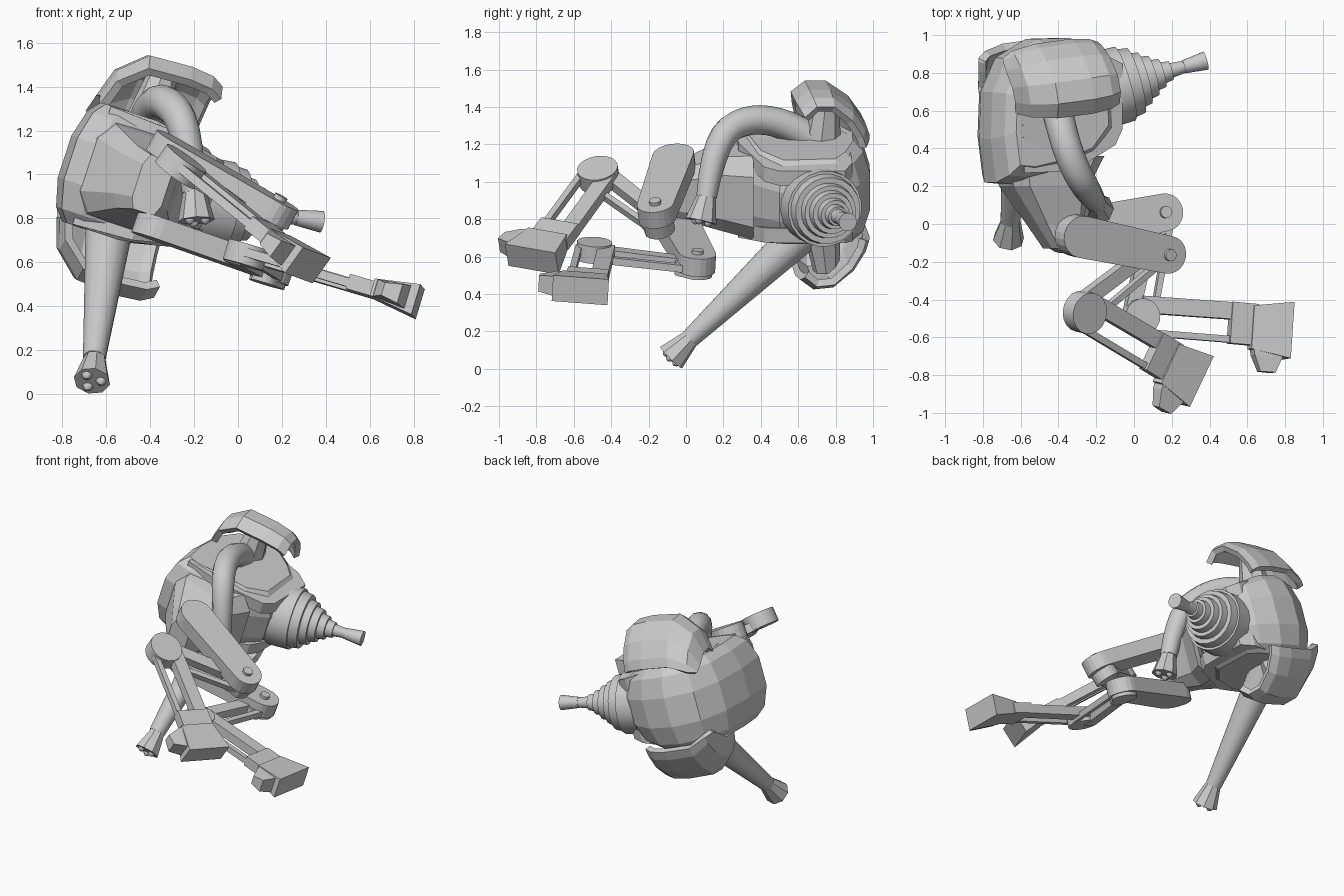
import bpy, bmesh, math
from mathutils import Vector as V

if "Cube" in bpy.data.objects:
    bpy.data.objects.remove(bpy.data.objects["Cube"])

# Tilted body frame: F = forward, L = sideways, world y = spine
F, L, C = V((.95, 0, -.31)), V((.31, 0, .95)), V((-.4, 0, .955))


def P(f, y, l):
    return C + F * f + L * l + V((0, y, 0))


def make(name, verts, faces, smooth=False):
    me = bpy.data.meshes.new(name)
    me.from_pydata([tuple(v) for v in verts], [], faces)
    bm = bmesh.new()
    bm.from_mesh(me)
    bmesh.ops.recalc_face_normals(bm, faces=bm.faces)
    bm.to_mesh(me)
    bm.free()
    ob = bpy.data.objects.new(name, me)
    bpy.context.collection.objects.link(ob)
    if smooth:
        bpy.context.view_layer.objects.active = ob
        ob.select_set(True)
        bpy.ops.object.shade_smooth_by_angle(angle=math.radians(35))
        ob.select_set(False)
    return ob


def loft(name, rings, smooth=False):
    n, k = len(rings[0]), len(rings)
    faces = [(i * n + j, i * n + (j + 1) % n, (i + 1) * n + (j + 1) % n, (i + 1) * n + j)
             for i in range(k - 1) for j in range(n)]
    faces += [tuple(range(n)), tuple(range((k - 1) * n, k * n))]
    return make(name, [v for r in rings for v in r], faces, smooth)


def lathe(name, a, b, prof, sides=20, smooth=True):
    # prof: (distance along a->b in 0..1, radius)
    d = (b - a).normalized()
    u = d.orthogonal().normalized()
    w = d.cross(u)
    return loft(name, [[a.lerp(b, t) + (u * math.cos(q) + w * math.sin(q)) * r
                        for q in [2 * math.pi * i / sides for i in range(sides)]]
                       for t, r in prof], smooth)


def slab(name, pts, o, ax, ay, az, z0, z1):
    return loft(name, [[o + ax * x + ay * y + az * z for x, y in pts] for z in (z0, z1)])


def capsule(length, r0, r1, n=10):
    a = [math.pi * (.5 + i / n) for i in range(n + 1)]
    return [(r0 * math.cos(q), r0 * math.sin(q)) for q in a] + \
           [(length - r1 * math.cos(q), -r1 * math.sin(q)) for q in a]


# Torso: domed shell lofted side to side
prof = [(-.38, .22), (-.41, .45), (-.4, .7), (-.32, .88), (-.15, .98), (.03, .985), (.18, .93),
        (.27, .86), (.29, .5), (.16, .34), (-.05, .26), (-.27, .21)]
rings = []
for l, s in [(-.285, .76), (-.23, .9), (-.1, 1), (.1, 1), (.23, .9), (.285, .76)]:
    rings.append([P(-.07 + (f + .07) * s, .6 + (y - .6) * s,
                    l * (1 - .6 * max(0, f))) for f, y in prof])
loft("torso", rings)

# Waist and pelvis
loft("waist", [[P(c + sf * hf, y, sl * hl) for sf, sl in
                [(-1, -.6), (-.7, -1), (.7, -1), (1, -.6), (1, .6), (.7, 1), (-.7, 1), (-1, .6)]]
               for y, c, hf, hl in [(.36, -.06, .27, .235), (.2, -.08, .21, .21),
                                    (0, -.02, .13, .15), (-.13, .01, .07, .13)]])

# Chest side plates and shoulder pads, one per side
for side, tag in ((1, "left"), (-1, "right")):
    loft(tag + "_chest_plate", [[P(f, y, side * (l + o)) for f, y, l in
         [(-.28, .27, .26), (.0, .28, .245), (.25, .42, .19), (.29, .5, .18), (.29, .85, .18),
          (.2, .89, .2), (-.1, .86, .265), (-.3, .7, .265)]] for o in (-.06, .022)])
    spine = [(.59, .475), (.66, .53), (.76, .525), (.87, .44), (.935, .34), (.955, .28)]
    cols = [(-.34, -.24, .75), (-.3, -.11, .9), (-.19, -.01, 1), (0, 0, 1), (.1, -.01, .93), (.15, -.04, .82)]
    # pads are turned slightly about the side axis
    verts = [P(f - .15 * (y - .76), .76 + (y - .76) * s + .13 * (f + .05),
               .02 + side * max(l + dl * min(1, l / .5), .2))
             for y, l in spine for f, dl, s in cols]
    k = len(cols)
    faces = [(i * k + j, i * k + j + 1, (i + 1) * k + j + 1, (i + 1) * k + j)
             for i in range(len(spine) - 1) for j in range(k - 1)]
    pad = make(tag + "_shoulder_pad", verts, faces)
    mod = pad.modifiers.new("thickness", 'SOLIDIFY')
    mod.thickness, mod.offset = .04, 0
    # shoulder joint
    lathe(tag + "_shoulder_joint", P(-.1, .72, side * .2), P(-.1, .75, side * .48), [(0, .11), (1, .07)], 8, False)

# Stepped conical snout with flared muzzle
steps = [(0, .21), (.26, .205), (.26, .19), (.36, .18), (.36, .15), (.44, .142), (.44, .118),
         (.52, .11), (.52, .085), (.6, .078), (.6, .058), (.68, .052), (.68, .04), (.8, .033),
         (.8, .036), (1, .05)]
lathe("snout", V((-.2, .7, .88)), V((.38, .865, .785)), steps, 20)


# Arms: curved tube and straight tapered tube
def tube(name, pts):
    cu = bpy.data.curves.new(name, 'CURVE')
    cu.dimensions = '3D'
    cu.bevel_depth, cu.bevel_resolution, cu.use_fill_caps = 1, 4, True
    sp = cu.splines.new('NURBS')
    sp.points.add(len(pts) - 1)
    for q, p in zip(sp.points, pts):
        q.co = (*p[:3], 1)
        q.radius = p[3]
    sp.use_endpoint_u, sp.order_u, sp.resolution_u = True, 3, 4
    ob = bpy.data.objects.new(name, cu)
    bpy.context.collection.objects.link(ob)


tube("left_arm", [(-.43, .72, 1.2, .085), (-.4, .56, 1.31, .08), (-.33, .32, 1.345, .078),
                  (-.23, .15, 1.22, .072), (-.2, .11, .92, .055)])
lathe("right_arm", V((-.58, .72, .82)), V((-.655, .02, .16)), [(0, .115), (1, .052)], 16)


def hand(tag, a, b):
    lathe(tag + "_hand", a, b, [(0, .045), (.1, .05), (1, .084)], 8, False)
    d = (b - a).normalized()
    u = d.orthogonal().normalized()
    w = d.cross(u)
    for i in range(3):
        q = 2 * math.pi * i / 3
        c = b + (u * math.cos(q) + w * math.sin(q)) * .042
        lathe(f"{tag}_fingertip_{i}", c - d * .03, c + d * .022,
              [(0, .024), (.6, .024), (.85, .016), (1, .005)], 10)


hand("left", V((-.2, .115, .95)), V((-.19, .08, .79)))
hand("right", V((-.65, .035, .175)), V((-.665, -.08, .06)))


# Legs: thigh plate, linkage shin, linkage lower leg, wedge foot
def leg(tag, hip, knee, ankle, sole, t0, t1, drum):
    n = (ankle - knee).cross(sole - ankle).normalized()

    def frame(a, b):
        d = b - a
        d = (d - n * d.dot(n)).normalized()
        return d, n.cross(d), (b - a).length

    d = (knee - hip).normalized()
    m = (n - d * n.dot(d)).normalized()
    ln = (knee - hip).length
    slab(tag + "_thigh", capsule(ln, .112, .1), hip, d, m.cross(d), m, t0, t1)
    lathe(tag + "_knee_bolt", knee - m * .08, knee + m * (t1 + .02), [(0, .032), (1, .032)], 14)
    # shin
    d, s, ln = frame(knee, ankle)
    slab(tag + "_shin_knuckle", capsule(.06, .085, .06), knee, d, s, n, -.09, -.02)
    slab(tag + "_shin_bar", [(0, -.075), (ln, -.09), (ln, -.01), (0, .0)], knee, d, s, n, -.07, -.01)
    slab(tag + "_shin_rod", [(0, .04), (ln, .06), (ln, .09), (0, .075)], knee, d, s, n, -.06, -.02)
    # ankle drum
    lathe(tag + "_ankle", ankle - n * .065, ankle + n * .03, [(0, drum), (1, drum)], 18)
    # lower leg; s points to the heel
    d, s, ln = frame(ankle, sole)
    slab(tag + "_lower_bar", [(0, .02), (0, .11), (ln * .72, .12), (ln * .72, .03)],
         ankle, d, s, n, -.04, .02)
    slab(tag + "_lower_rod", [(0, -.1), (0, -.065), (ln * .65, -.06), (ln * .65, -.095)],
         ankle, d, s, n, -.03, .01)
    slab(tag + "_ankle_block", [(ln * .6, -.1), (ln * .6, .12), (ln * .78, .12), (ln * .78, -.1)],
         ankle, d, s, n, -.04, .03)
    # foot flares towards the sole
    loft(tag + "_foot", [[sole + d * x + s * y + n * z for y, z in
         [(-w, -t), (h, -t), (h, t), (-w, t)]] for x, w, h, t in [(-.21, .12, .11, .04), (.0, .155, .145, .072)]])
    loft(tag + "_toe", [[sole + d * x + s * y + n * z for x, z in
         [(x0, -t), (x1, -t - .015), (x1, t + .015), (x0, t)]]
         for y, x0, x1, t in [(-.1, -.2, -.03, .04), (-.15, -.19, -.04, .04), (-.235, -.15, -.07, .03)]])


leg("left", V((-.31, -.06, 1.08)), V((.15, -.155, .815)), V((-.25, -.47, 1.05)),
    V((.32, -.82, .585)), -.02, .08, .11)
leg("right", V((-.36, -.04, .765)), V((.155, .06, .585)), V((.04, -.49, .65)),
    V((.82, -.56, .42)), -.065, .035, .095)
